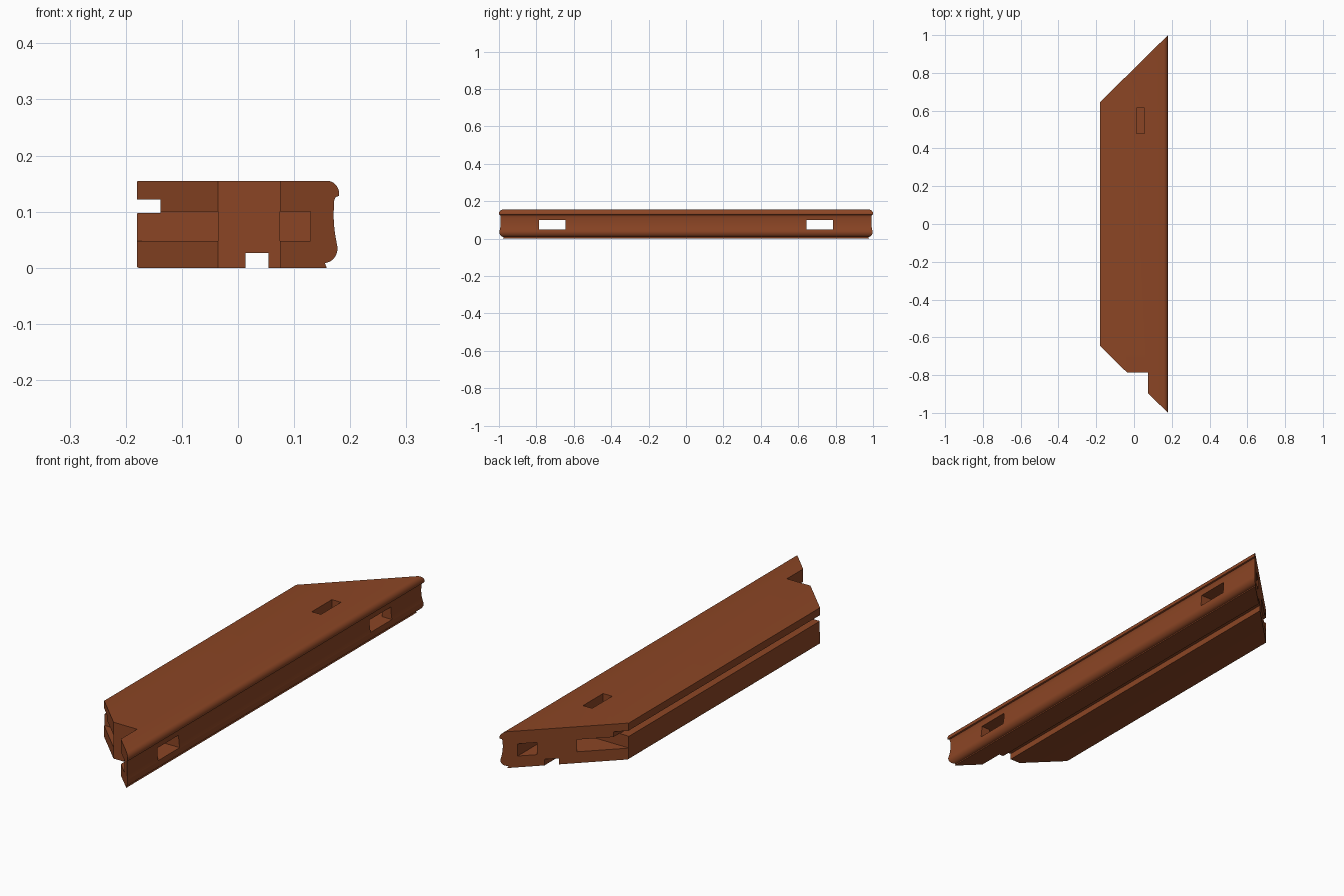
import bpy, bmesh, math

if "Cube" in bpy.data.objects:
    bpy.data.objects.remove(bpy.data.objects["Cube"])

wood = bpy.data.materials.new("red_brown_wood")
wood.diffuse_color = (0.26, 0.06, 0.018, 1)
wood.use_nodes = True
wood.node_tree.nodes["Principled BSDF"].inputs["Base Color"].default_value = wood.diffuse_color


def arc(cx, cz, rx, rz, a0, a1, n=8):
    """Points on an elliptical arc, angles in degrees."""
    pts = []
    for i in range(n + 1):
        a = math.radians(a0 + (a1 - a0) * i / n)
        pts.append((cx + rx * math.cos(a), cz + rz * math.sin(a)))
    return pts


def mitre(x):
    return 1 - 0.986 * (0.18 - x)


# Cross-section, counter-clockwise seen from the front
e = 0.003
profile = arc(-0.18 + e, e, e, e, 180, 270, 3)
profile += [(0.013, 0), (0.013, 0.026), (0.054, 0.026), (0.054, 0)]      # bottom groove
profile += [(0.158, 0.0), (0.155, 0.008)]                                # lower bead
profile += arc(0.155, 0.036, 0.0225, 0.027, -80, 0)
for i in range(1, 9):                                                    # hollow face
    t = i / 8
    profile.append((0.1775 - 0.006 * t - 0.0035 * math.sin(math.pi * t), 0.036 + 0.084 * t))
profile += [(0.174, 0.126), (0.18, 0.128)]
profile += arc(0.158, 0.133, 0.022, 0.022, 0, 90)                        # top nosing
profile += arc(-0.18 + e, 0.155 - e, e, e, 90, 180, 3)
profile += [(-0.18, 0.122), (-0.138, 0.122), (-0.138, 0.098)]            # side groove
profile += arc(-0.18 + e, 0.098 - e, e, e, 90, 180, 3)

# Mitred rail
bm = bmesh.new()
front = [bm.verts.new((x, -mitre(x), z)) for x, z in profile]
back = [bm.verts.new((x, mitre(x), z)) for x, z in profile]
n = len(profile)
bm.faces.new(front)
bm.faces.new(back[::-1])
for i in range(n):
    j = (i + 1) % n
    bm.faces.new((front[i], back[i], back[j], front[j]))
bmesh.ops.recalc_face_normals(bm, faces=bm.faces)
mesh = bpy.data.meshes.new("frame_rail")
bm.to_mesh(mesh)
bm.free()
rail = bpy.data.objects.new("frame_rail", mesh)
bpy.context.collection.objects.link(rail)
mesh.materials.append(wood)


def cut(name, x, y, z):
    """Subtract a box given by its ranges."""
    bpy.ops.mesh.primitive_cube_add(size=1, location=[(r[0] + r[1]) / 2 for r in (x, y, z)])
    box = bpy.context.object
    box.name = name
    box.scale = [r[1] - r[0] for r in (x, y, z)]
    box.hide_render = True
    bpy.context.view_layer.update()
    bpy.ops.object.select_all(action='DESELECT')
    bpy.context.view_layer.objects.active = rail
    rail.select_set(True)
    m = rail.modifiers.new(name, 'BOOLEAN')
    m.operation, m.solver, m.object = 'DIFFERENCE', 'EXACT', box
    bpy.ops.object.modifier_apply(modifier=name)
    bpy.data.objects.remove(box)


# Through slots and end mortises, mirrored at both ends
for s, label in ((-1, "front"), (1, "back")):
    cut(label + "_slot", (-0.3, 0.3), sorted((s * 0.643, s * 0.787)), (0.048, 0.1))
    cut(label + "_end_mortise", (0.075, 0.129), sorted((s * 0.7, s * 1.1)), (0.048, 0.1))

# Full-height notch in the front mitre and pocket in the top
cut("corner_notch", (-0.1, 0.075), (-1.1, -0.787), (-0.1, 0.3))
cut("top_pocket", (0.012, 0.055), (0.48, 0.615), (0.1, 0.3))

# Smooth bead, crisp joinery
bpy.ops.object.select_all(action='DESELECT')
rail.select_set(True)
bpy.context.view_layer.objects.active = rail
bpy.ops.object.shade_smooth_by_angle(angle=math.radians(30))
